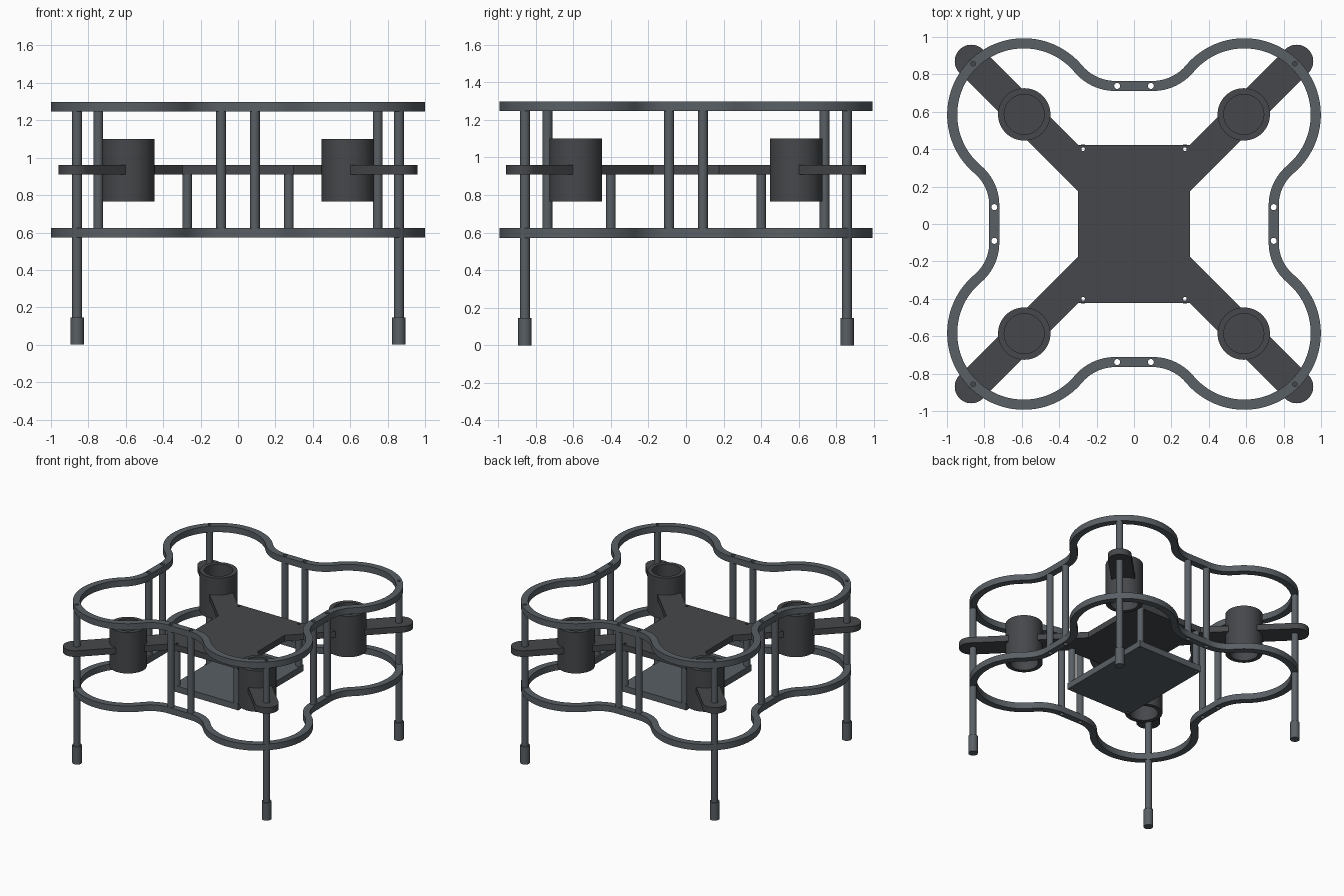
import bpy, bmesh
from math import pi, sin, cos, atan2

if "Cube" in bpy.data.objects:
    bpy.data.objects.remove(bpy.data.objects["Cube"])

SIGNS = [(1, 1), (-1, 1), (-1, -1), (1, -1)]
LX, LY, LR, W = 0.59, 0.584, 0.382, 0.027   # guard lobe centre, radius, half width
SX, SY, FLAT = 0.747, 0.738, 0.10           # guard waist positions and half flat length


def material(name, c):
    m = bpy.data.materials.new(name)
    m.diffuse_color = (*c, 1)
    m.use_nodes = True
    m.node_tree.nodes["Principled BSDF"].inputs["Base Color"].default_value = m.diffuse_color
    return m


FRAME = material("frame_grey", (0.10, 0.115, 0.13))
DARK = material("dark_grey", (0.06, 0.064, 0.07))


def arc(cx, cy, r, a, b, n):
    return [(cx + r * cos(a + (b - a) * i / n), cy + r * sin(a + (b - a) * i / n)) for i in range(n + 1)]


def four_way(quadrant):
    """Mirror a counter-clockwise quadrant outline into a closed loop."""
    out = []
    for sx, sy in SIGNS:
        pts = [(x * sx, y * sy) for x, y in quadrant]
        out += pts if sx * sy > 0 else pts[::-1]
    return out


def finish(name, bm, mat):
    bmesh.ops.recalc_face_normals(bm, faces=bm.faces)
    me = bpy.data.meshes.new(name)
    bm.to_mesh(me)
    bm.free()
    me.materials.append(mat)
    ob = bpy.data.objects.new(name, me)
    bpy.context.collection.objects.link(ob)
    return ob


def activate(ob):
    bpy.ops.object.select_all(action='DESELECT')
    ob.select_set(True)
    bpy.context.view_layer.objects.active = ob


def smooth(ob):
    activate(ob)
    bpy.ops.object.shade_smooth_by_angle(angle=0.6)
    return ob


def prism(name, outline, z0, z1, mat):
    bm = bmesh.new()
    f = bm.faces.new([bm.verts.new((x, y, z0)) for x, y in outline])
    top = bmesh.ops.extrude_face_region(bm, geom=[f])["geom"]
    for v in top:
        if isinstance(v, bmesh.types.BMVert):
            v.co.z = z1
    return finish(name, bm, mat)


def band(name, outer, inner, z0, z1, mat):
    """Closed rectangular-section loop between two outlines."""
    bm = bmesh.new()
    loops = [[bm.verts.new((x, y, z)) for x, y in pts]
             for pts, z in ((outer, z0), (outer, z1), (inner, z1), (inner, z0))]
    n = len(outer)
    for k in range(4):
        a, b = loops[k], loops[(k + 1) % 4]
        for i in range(n):
            j = (i + 1) % n
            bm.faces.new((a[i], a[j], b[j], b[i]))
    return finish(name, bm, mat)


def circle(x, y, r, n=32):
    return arc(x, y, r, 0, 2 * pi, n)[:-1]


def tube(name, x, y, r, ri, z0, z1, mat, n=32):
    return smooth(band(name, circle(x, y, r, n), circle(x, y, ri, n), z0, z1, mat))


def drill(ob, points, r):
    bm = bmesh.new()
    for x, y in points:
        f = bm.faces.new([bm.verts.new((px, py, -1)) for px, py in circle(x, y, r, 24)])
        g = bmesh.ops.extrude_face_region(bm, geom=[f])["geom"]
        for v in g:
            if isinstance(v, bmesh.types.BMVert):
                v.co.z = 3
    cutter = finish("cutter", bm, FRAME)
    cutter.hide_render = True
    mod = ob.modifiers.new("holes", 'BOOLEAN')
    mod.operation, mod.solver, mod.object = 'DIFFERENCE', 'EXACT', cutter
    activate(ob)
    bpy.ops.object.modifier_apply(modifier="holes")
    bpy.data.objects.remove(cutter)


def guard_outline(d):
    """One quadrant of the four-lobed guard, offset outward by d."""
    def fillet(u, h):   # fillet radius tangent to waist and lobe
        return (u * u + h * h - LR * LR) / (2 * (LR - h))
    rx = fillet(LY - FLAT, SX - LX)
    ry = fillet(LX - FLAT, SY - LY)
    a0 = atan2(FLAT - LY, SX + rx - LX)
    a1 = atan2(SY + ry - LY, FLAT - LX)
    return (arc(SX + rx, FLAT, rx - d, pi, a0 + pi, 12)
            + arc(LX, LY, LR + d, a0, a1, 56)[1:-1]
            + arc(FLAT, SY + ry, ry - d, a1 - pi, -pi / 2, 12))


leg_spots = [(0.86 * a, 0.857 * b) for a, b in SIGNS]
post_spots = [(0.09 * a, SY * b) for a, b in SIGNS] + [(SX * a, 0.09 * b) for a, b in SIGNS]
plate_spots = [(0.272 * a, 0.40 * b) for a, b in SIGNS]

# Upper and lower propeller guards
for name, z0, z1 in (("lower_guard", 0.572, 0.623), ("upper_guard", 1.246, 1.297)):
    g = band(name, four_way(guard_outline(W)), four_way(guard_outline(-W)), z0, z1, FRAME)
    drill(g, post_spots, 0.016)
    drill(g, leg_spots, 0.012)
    smooth(g)

# Guard posts at the waists
for x, y in post_spots:
    tube("guard_post", x, y, 0.0265, 0.016, 0.623, 1.246, FRAME)

# Main plate with four arms
quad = [(0.30, 0.175)] + arc(0.87, 0.87, 0.0885, -pi / 4, 3 * pi / 4, 24) + [(0.298, 0.423)]
body = prism("body_plate_with_arms", four_way(quad), 0.91, 0.96, DARK)
drill(body, plate_spots, 0.01)
smooth(body)

# Lower tray and its standoffs
tray = prism("lower_tray", [(0.298 * a, 0.423 * b) for a, b in SIGNS], 0.572, 0.623, FRAME)
drill(tray, plate_spots, 0.01)
smooth(tray)
for x, y in plate_spots:
    tube("tray_standoff", x, y, 0.026, 0.01, 0.623, 0.91, FRAME)

# Motor housings with a closing web at arm height
for a, b in SIGNS:
    x, y = 0.587 * a, 0.586 * b
    tube("motor_housing", x, y, 0.14, 0.107, 0.765, 1.10, DARK, 64)
    smooth(prism("motor_web", circle(x, y, 0.108, 64), 0.911, 0.959, DARK))

# Legs and rubber feet
for x, y in leg_spots:
    tube("leg", x, y, 0.0265, 0.012, 0.14, 1.246, FRAME)
    smooth(prism("foot", circle(x, y, 0.036), 0.0, 0.145, FRAME))
